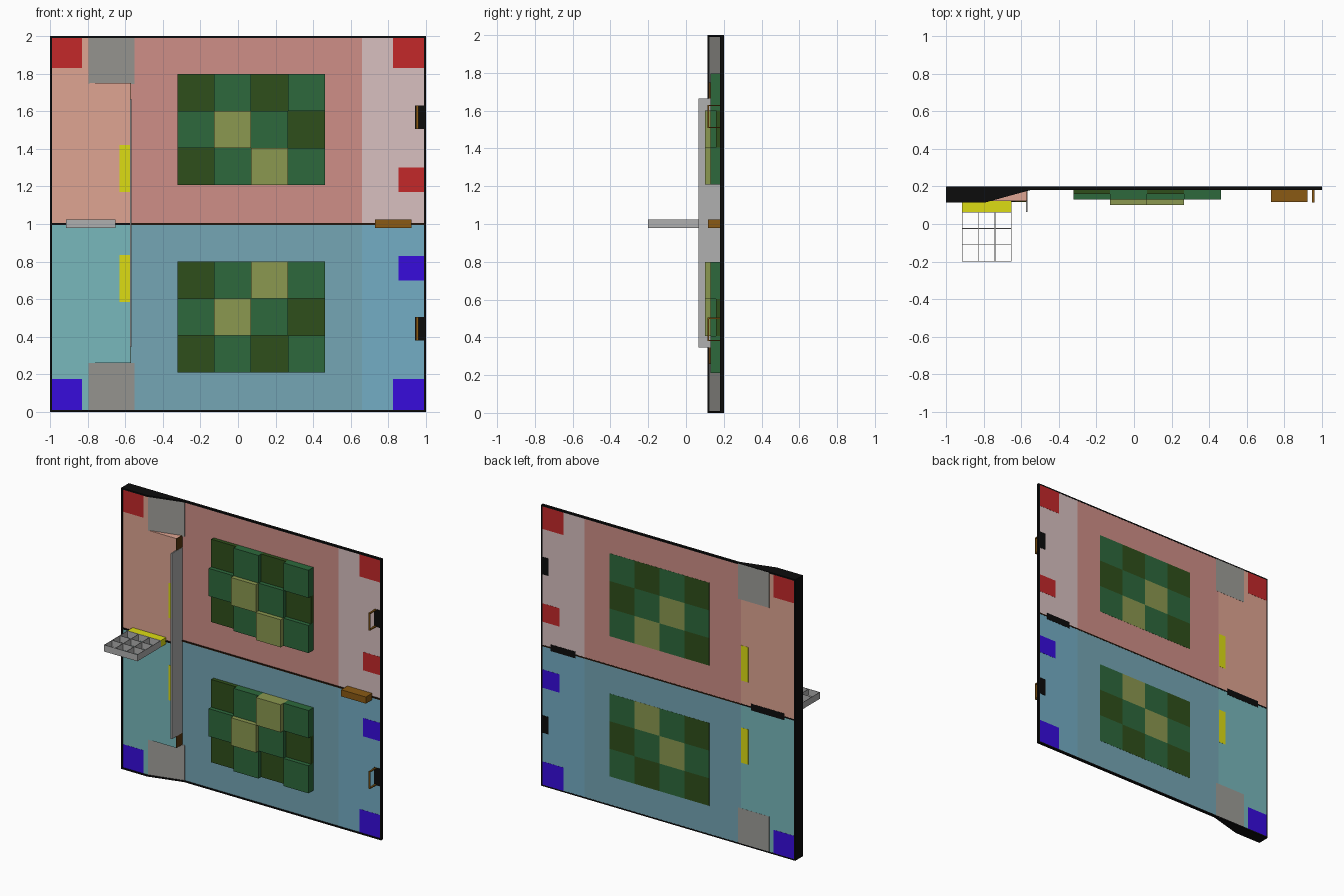
import bpy, bmesh

if "Cube" in bpy.data.objects:
    bpy.data.objects.remove(bpy.data.objects["Cube"])

MATS = {}


def mat(hexcol):
    if hexcol not in MATS:
        m = bpy.data.materials.new("paint_" + hexcol)
        srgb = [int(hexcol[i:i + 2], 16) / 255 for i in (0, 2, 4)]
        m.diffuse_color = [c / 12.92 if c < 0.04 else ((c + 0.055) / 1.055) ** 2.4 for c in srgb] + [1]
        m.use_nodes = True
        m.node_tree.nodes["Principled BSDF"].inputs["Base Color"].default_value = m.diffuse_color
        MATS[hexcol] = m
    return MATS[hexcol]


def prism(name, pts, z0, z1, col=None):
    """Extrude an x/y outline upward from z0 to z1."""
    bm = bmesh.new()
    face = bm.faces.new([bm.verts.new((x, y, z0)) for x, y in pts])
    ext = bmesh.ops.extrude_face_region(bm, geom=[face])["geom"]
    bmesh.ops.translate(bm, vec=(0, 0, z1 - z0),
                        verts=[g for g in ext if isinstance(g, bmesh.types.BMVert)])
    bmesh.ops.recalc_face_normals(bm, faces=bm.faces)
    me = bpy.data.meshes.new(name)
    bm.to_mesh(me)
    bm.free()
    ob = bpy.data.objects.new(name, me)
    bpy.context.collection.objects.link(ob)
    if col:
        me.materials.append(mat(col))
    return ob


def box(name, x0, x1, y0, y1, z0, z1, col=None):
    return prism(name, [(x0, y0), (x1, y0), (x1, y1), (x0, y1)], z0, z1, col)


BLACK, BROWN, YELLOW = "0C0C0C", "8A5A14", "DCDC14"
RED, BLUE, GREY = "C4282A", "370CDC", "9E9D98"
BACK, FLOOR, DECK = 0.199, 0.187, 0.122   # back face, low floor, raised deck
L, STEP, RAMP_END = -0.995, -0.572, -0.55

# Floor zones and raised deck for the lower and upper halves
for tag, z0, z1, deck, mid, side in (("lower", 0.005, 1, "78B8BC", "75A6B5", "74AEC5"),
                                     ("upper", 1, 1.995, "DFA592", "CF8F87", "D8C0C0")):
    box(tag + "_middle_floor", STEP, 0.66, FLOOR, BACK, z0, z1, mid)
    box(tag + "_side_floor", 0.66, 0.995, FLOOR, BACK, z0, z1, side)
    box(tag + "_deck_outer", L, -0.795, DECK, BACK, z0, z1, deck)
    box(tag + "_deck_inner", -0.795, STEP, DECK, BACK, max(z0, 0.26), min(z1, 1.75), deck)

# Ramps up to the deck
for tag, z0, z1 in (("lower", 0.004, 0.26), ("upper", 1.745, 1.996)):
    prism(tag + "_ramp", [(-0.795, 0.121), (RAMP_END, 0.186), (RAMP_END, 0.2), (-0.795, 0.2)],
          z0, z1, GREY)

# Deck side board and the tall divider wall on it
box("deck_side_board", STEP, -0.569, DECK - 0.002, FLOOR, 0.26, 1.75, "5A3A12")
box("divider_wall", -0.576, -0.567, 0.065, 0.19, 0.345, 1.665, "B0B0B0")

# Black border following the ramp profile
edge = [(-1, 0.114), (-0.795, 0.114), (RAMP_END, 0.181), (1, 0.181), (1, 0.2), (-1, 0.2)]
prism("bottom_border", edge, 0, 0.01, BLACK)
prism("top_border", edge, 1.99, 2, BLACK)
box("left_border", -1, -0.99, 0.114, 0.2, 0, 2, BLACK)
box("right_border", 0.99, 1, 0.181, 0.2, 0, 2, BLACK)

# Centre line
box("centre_line_floor", STEP, 0.99, 0.182, 0.2, 0.995, 1.005, "24160A")
box("centre_line_deck", -0.99, STEP, 0.116, 0.2, 0.995, 1.005, BLACK)

# Start squares and floor markers
for i, (x0, x1, z0, z1, y, col) in enumerate((
        (-0.99, -0.83, 1.83, 1.99, DECK, RED), (0.825, 0.99, 1.83, 1.99, FLOOR, RED),
        (0.855, 0.99, 1.17, 1.3, FLOOR, RED), (-0.99, -0.83, 0.01, 0.175, DECK, BLUE),
        (0.825, 0.99, 0.01, 0.175, FLOOR, BLUE), (0.855, 0.99, 0.7, 0.83, FLOOR, BLUE),
        (-0.63, -0.574, 1.17, 1.42, DECK, YELLOW), (-0.63, -0.574, 0.585, 0.835, DECK, YELLOW))):
    box(f"floor_marker_{i}", x0, x1, y - 0.001, 0.2, z0, z1, col)

# Stepped block fields: rows listed bottom to top, 0 low, 1 medium, 2 high
TIERS = ((0.16, "2F4F1B"), (0.131, "2D693C"), (0.1, "8B9850"))
S = 0.1965
for tag, base, rows in (("lower", 0.21, ("0101", "1210", "0121")),
                        ("upper", 1.208, ("0121", "1210", "0101"))):
    for r, row in enumerate(rows):
        for c, t in enumerate(row):
            y, col = TIERS[int(t)]
            x, z = -0.323 + c * S, base + r * S
            box(f"{tag}_block_{r}_{c}", x, x + S, y, 0.2, z, z + S, col)

# Small ledge on the right of the centre line
box("brown_ledge", 0.73, 0.925, 0.116, 0.199, 0.978, 1.025, BROWN)
box("ledge_backing", 0.73, 0.925, 0.197, 0.2005, 0.978, 1.025, BLACK)

# Yellow shelf carrying an open three-by-three rack
box("yellow_shelf", -0.915, -0.652, 0.065, 0.199, 0.978, 1.025, YELLOW)
box("shelf_backing", -0.915, -0.652, 0.197, 0.2005, 0.978, 1.025, BLACK)
W = 0.003
for i in range(4):
    x = -0.9135 + i * 0.0867
    y = -0.1985 + i * 0.0873
    box(f"rack_wall_long_{i}", x - W / 2, x + W / 2, -0.2, 0.065, 0.978, 1.025, "B0B0B0")
    box(f"rack_wall_cross_{i}", -0.915, -0.652, y - W / 2, y + W / 2, 0.978, 1.025, "B0B0B0")

# Upright gates on the right edge with black base pads
for tag, z in (("lower", 0.38), ("upper", 1.507)):
    h = 0.124
    box(tag + "_gate_pad", 0.943, 0.995, 0.184, 0.2005, z, z + h, BLACK)
    box(tag + "_gate_post_low", 0.948, 0.96, 0.114, 0.187, z, z + 0.007, BROWN)
    box(tag + "_gate_post_high", 0.948, 0.96, 0.114, 0.187, z + h - 0.007, z + h, BROWN)
    box(tag + "_gate_bar", 0.948, 0.96, 0.114, 0.121, z, z + h, BROWN)

# Rack front edge defines the near limit, so centre depth is already y = 0
